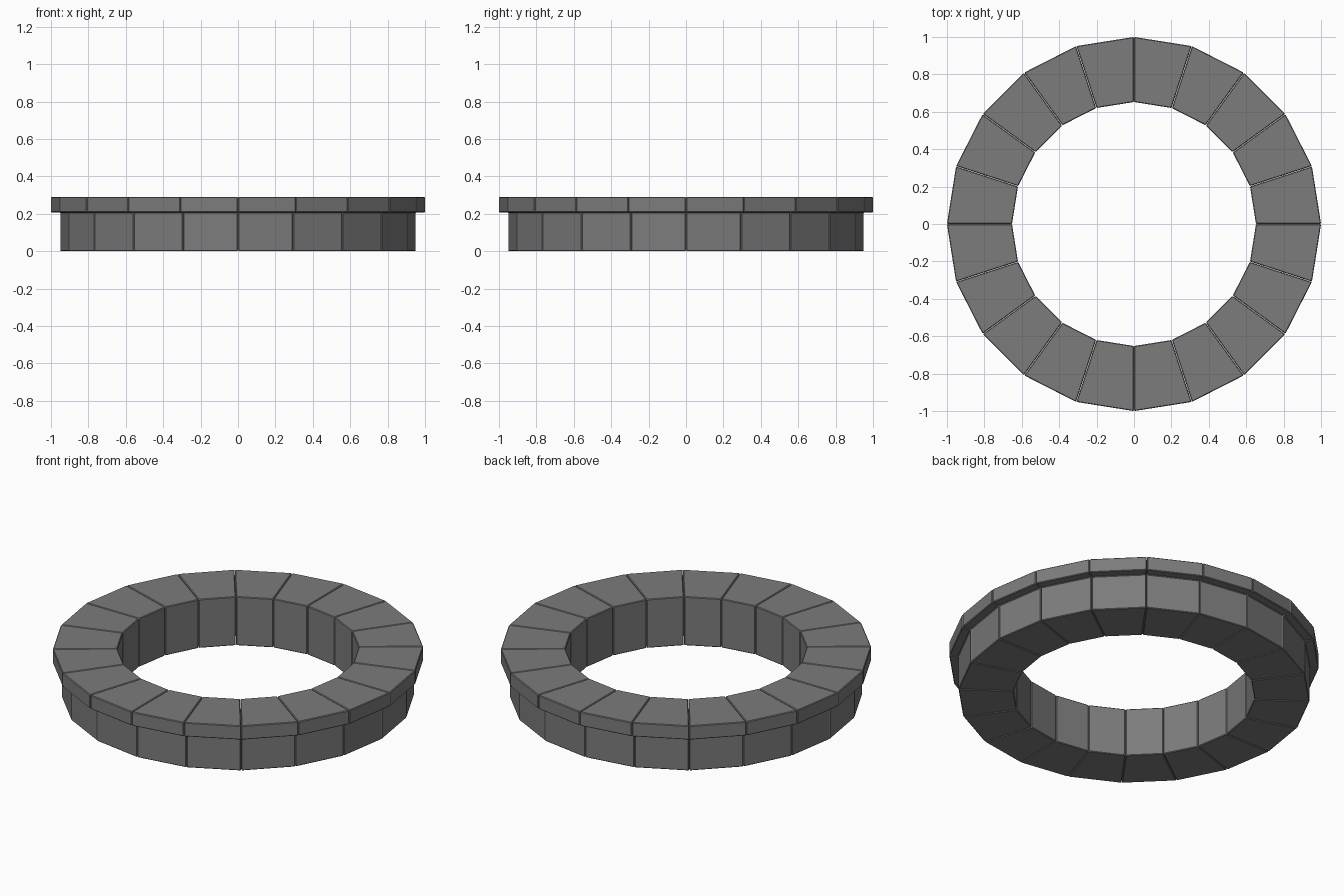
import bpy, bmesh, math

if "Cube" in bpy.data.objects:
    bpy.data.objects.remove(bpy.data.objects["Cube"])

N = 20           # stones in the ring
GAP = 0.0012     # half of the joint width
STEP = 2 * math.pi / N

# L-shaped radial section (radius, height): body with an overhanging lip
PROFILE = [(0.652, 0), (0.95, 0), (0.95, 0.207), (1.0, 0.207), (1.0, 0.29), (0.652, 0.29)]


def section(bm, side):
    """Profile on one radial joint plane, pulled back by the gap."""
    a = side * STEP / 2
    return [bm.verts.new((r * math.cos(a) + side * GAP * math.sin(a),
                          r * math.sin(a) - side * GAP * math.cos(a), z))
            for r, z in PROFILE]


# Dark stone
stone_mat = bpy.data.materials.new("dark_stone")
stone_mat.diffuse_color = (0.2, 0.2, 0.2, 1)
stone_mat.use_nodes = True
stone_mat.node_tree.nodes["Principled BSDF"].inputs["Base Color"].default_value = stone_mat.diffuse_color

# One wedge stone
bm = bmesh.new()
a, b = section(bm, -1), section(bm, 1)
n = len(PROFILE)
bm.faces.new(a)
bm.faces.new(b[::-1])
for i in range(n):
    j = (i + 1) % n
    bm.faces.new((a[i], b[i], b[j], a[j]))
bmesh.ops.recalc_face_normals(bm, faces=bm.faces)
# Slightly worn edges
bmesh.ops.bevel(bm, geom=bm.edges[:], offset=0.004, offset_type='OFFSET',
                segments=1, profile=0.5, affect='EDGES')
mesh = bpy.data.meshes.new("ring_stone")
bm.to_mesh(mesh)
bm.free()
mesh.materials.append(stone_mat)

# Repeat the stone around the ring
for k in range(N):
    stone = bpy.data.objects.new(f"ring_stone_{k + 1:02d}", mesh)
    stone.rotation_euler.z = (k + 0.5) * STEP
    bpy.context.collection.objects.link(stone)
